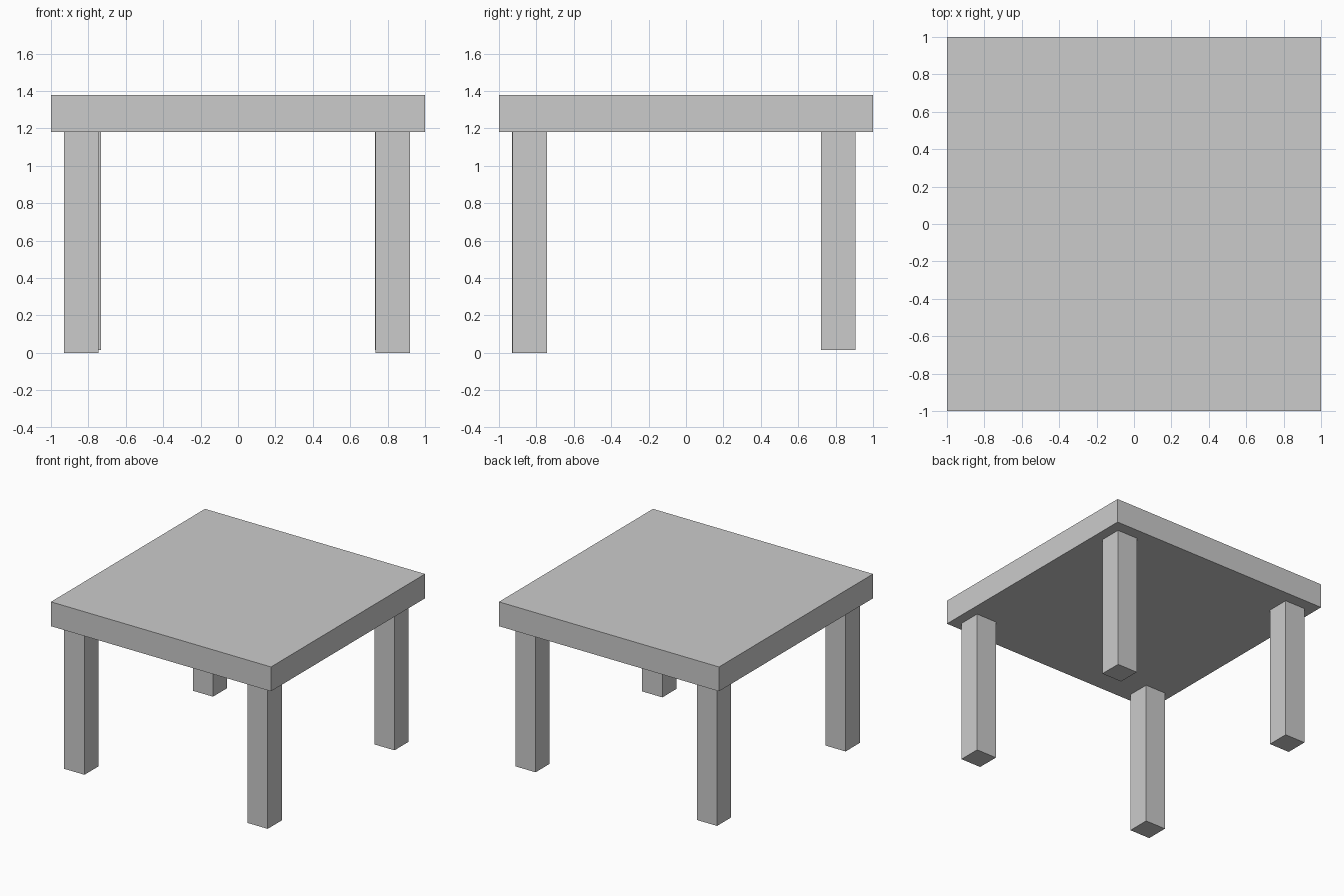
import bpy

if "Cube" in bpy.data.objects:
    bpy.data.objects.remove(bpy.data.objects["Cube"])


def box(name, x, y, z):
    """Box spanning the given (min, max) ranges."""
    bpy.ops.mesh.primitive_cube_add(size=1, location=[sum(r) / 2 for r in (x, y, z)])
    ob = bpy.context.object
    ob.name = name
    ob.scale = [r[1] - r[0] for r in (x, y, z)]
    bpy.ops.object.transform_apply(location=False, rotation=False, scale=True)
    return ob


UNDERSIDE = 1.18
LEG = 0.184

# Square table top
box("table_top", (-1, 1), (-1, 1), (UNDERSIDE, 1.38))

# Square legs: left edge, front edge and foot height (the back pair sits slightly higher)
legs = {
    "front_left_leg": (-0.929, -0.929, 0.0),
    "front_right_leg": (0.735, -0.927, 0.0),
    "back_left_leg": (-0.916, 0.721, 0.015),
    "back_right_leg": (0.733, 0.722, 0.015),
}
for name, (x, y, foot) in legs.items():
    box(name, (x, x + LEG), (y, y + LEG), (foot, UNDERSIDE))
